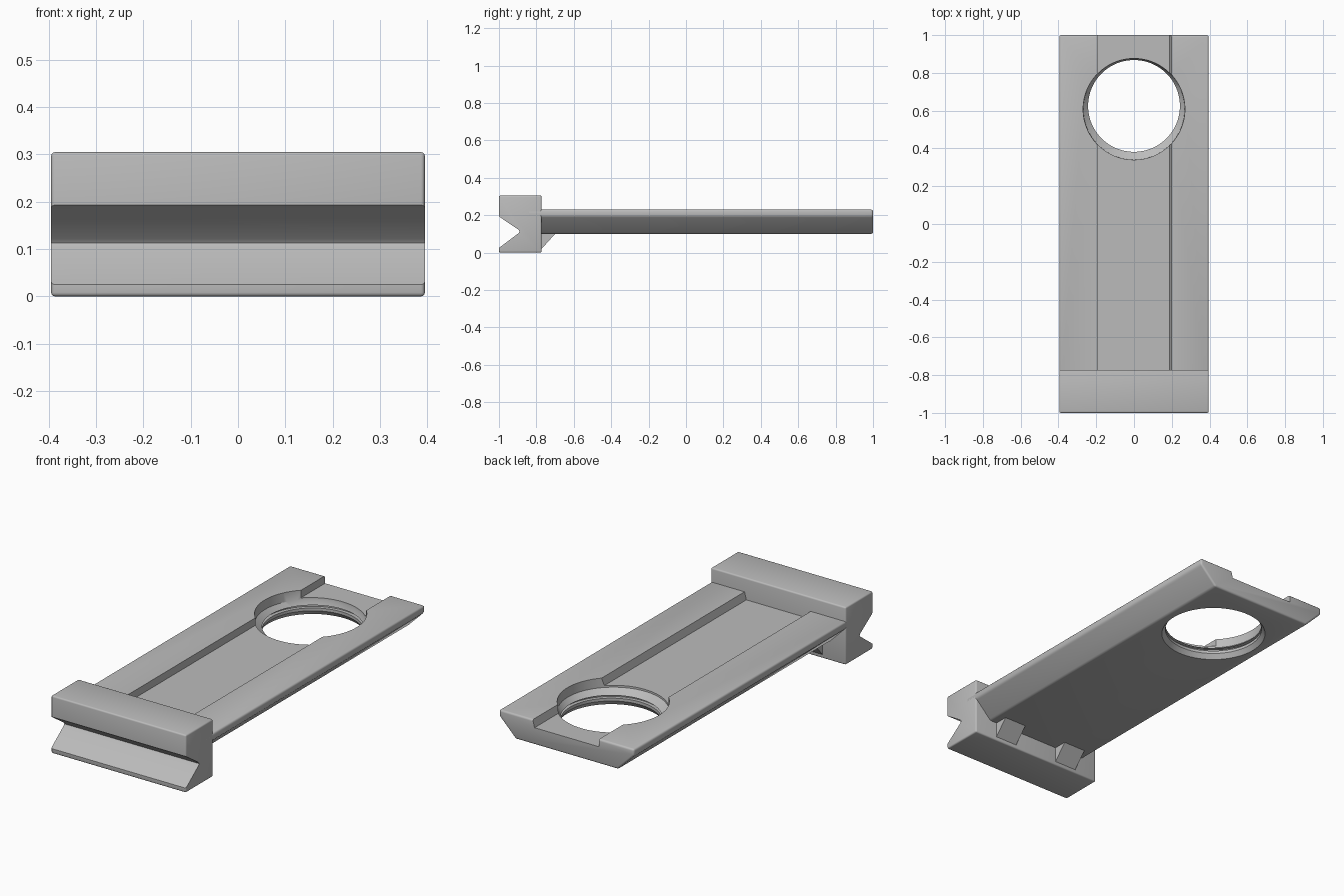
import bpy
import bmesh
import math

cube = bpy.data.objects.get("Cube")
if cube:
    bpy.data.objects.remove(cube, do_unlink=True)

HALF_W = 0.395

grey = bpy.data.materials.new("plain grey")
grey.use_nodes = True
colour = (0.5, 0.5, 0.5, 1)
grey.diffuse_color = colour
grey.node_tree.nodes["Principled BSDF"].inputs["Base Color"].default_value = colour


def finish(name, bm):
    bmesh.ops.recalc_face_normals(bm, faces=bm.faces)
    mesh = bpy.data.meshes.new(name)
    bm.to_mesh(mesh)
    bm.free()
    obj = bpy.data.objects.new(name, mesh)
    obj.data.materials.append(grey)
    bpy.context.collection.objects.link(obj)
    return obj


def prism(name, profile, axis, start, end):
    """Extrude a closed outline along x (outline in y, z) or y (outline in x, z)."""
    bm = bmesh.new()
    place = (lambda p, t: (t, *p)) if axis == "x" else (lambda p, t: (p[0], t, p[1]))
    a = [bm.verts.new(place(p, start)) for p in profile]
    b = [bm.verts.new(place(p, end)) for p in profile]
    bm.faces.new(a)
    bm.faces.new(b)
    for i in range(len(a)):
        j = (i + 1) % len(a)
        bm.faces.new((a[i], a[j], b[j], b[i]))
    return finish(name, bm)


def ring_stack(name, rings, sides=96):
    """Closed round solid from (centre y, radius, z) rings."""
    bm = bmesh.new()
    loops = []
    for cy, r, z in rings:
        angles = [2 * math.pi * i / sides for i in range(sides)]
        loops.append([bm.verts.new((r * math.cos(t), cy + r * math.sin(t), z)) for t in angles])
    for lo, hi in zip(loops, loops[1:]):
        for i in range(sides):
            j = (i + 1) % sides
            bm.faces.new((lo[i], lo[j], hi[j], hi[i]))
    bm.faces.new(loops[0])
    bm.faces.new(loops[-1])
    return finish(name, bm)


def apply_modifier(obj, kind, **settings):
    mod = obj.modifiers.new(kind.lower(), kind)
    for key, value in settings.items():
        setattr(mod, key, value)
    bpy.ops.object.select_all(action="DESELECT")
    bpy.context.view_layer.objects.active = obj
    obj.select_set(True)
    bpy.ops.object.modifier_apply(modifier=mod.name)


def round_edges(obj, width):
    apply_modifier(obj, "BEVEL", width=width, segments=3, limit_method="ANGLE")


def cut(obj, cutter):
    apply_modifier(obj, "BOOLEAN", operation="DIFFERENCE", object=cutter, solver="EXACT")
    bpy.data.objects.remove(cutter, do_unlink=True)


# Long plate with chamfered undersides
plate = prism("plate", [(-HALF_W, 0.23), (-HALF_W, 0.195), (-0.3, 0.1),
                        (0.3, 0.1), (HALF_W, 0.195), (HALF_W, 0.23)], "y", -0.85, 1)
round_edges(plate, 0.01)

# Shallow channel along the top
cut(plate, prism("channel_cutter", [(-0.19, 0.19), (0.187, 0.19), (0.2, 0.24), (-0.19, 0.24)],
                 "y", -0.8, 1.1))

# Round opening with bottom flare, inner groove and wider offset top
cut(plate, ring_stack("opening_cutter", [
    (0.625, 0.268, 0.09), (0.625, 0.243, 0.125), (0.625, 0.243, 0.14),
    (0.625, 0.262, 0.14), (0.625, 0.262, 0.155), (0.625, 0.243, 0.155),
    (0.608, 0.268, 0.18), (0.608, 0.27, 0.25)]))

# Front block with a wedge groove
block = prism("front_block", [(-1, 0), (-0.772, 0), (-0.772, 0.305), (-1, 0.305)],
              "x", -HALF_W, HALF_W)
round_edges(block, 0.008)
cut(block, prism("wedge_cutter", [(-1.1, 0.193), (-1, 0.193), (-0.895, 0.122), (-0.889, 0.113),
                                  (-0.895, 0.104), (-1, 0.025), (-1.1, 0.025)], "x", -0.5, 0.5))

# Small triangular braces under the plate
braces = [prism(f"{side}_brace", [(-0.79, 0.02), (-0.772, 0.02), (-0.7, 0.1),
                                  (-0.7, 0.11), (-0.79, 0.11)], "x", s * 0.13, s * 0.26)
          for side, s in (("left", 1), ("right", -1))]

for obj in [plate, block, *braces]:
    bpy.ops.object.select_all(action="DESELECT")
    bpy.context.view_layer.objects.active = obj
    obj.select_set(True)
    bpy.ops.object.shade_smooth_by_angle(angle=math.radians(32))
